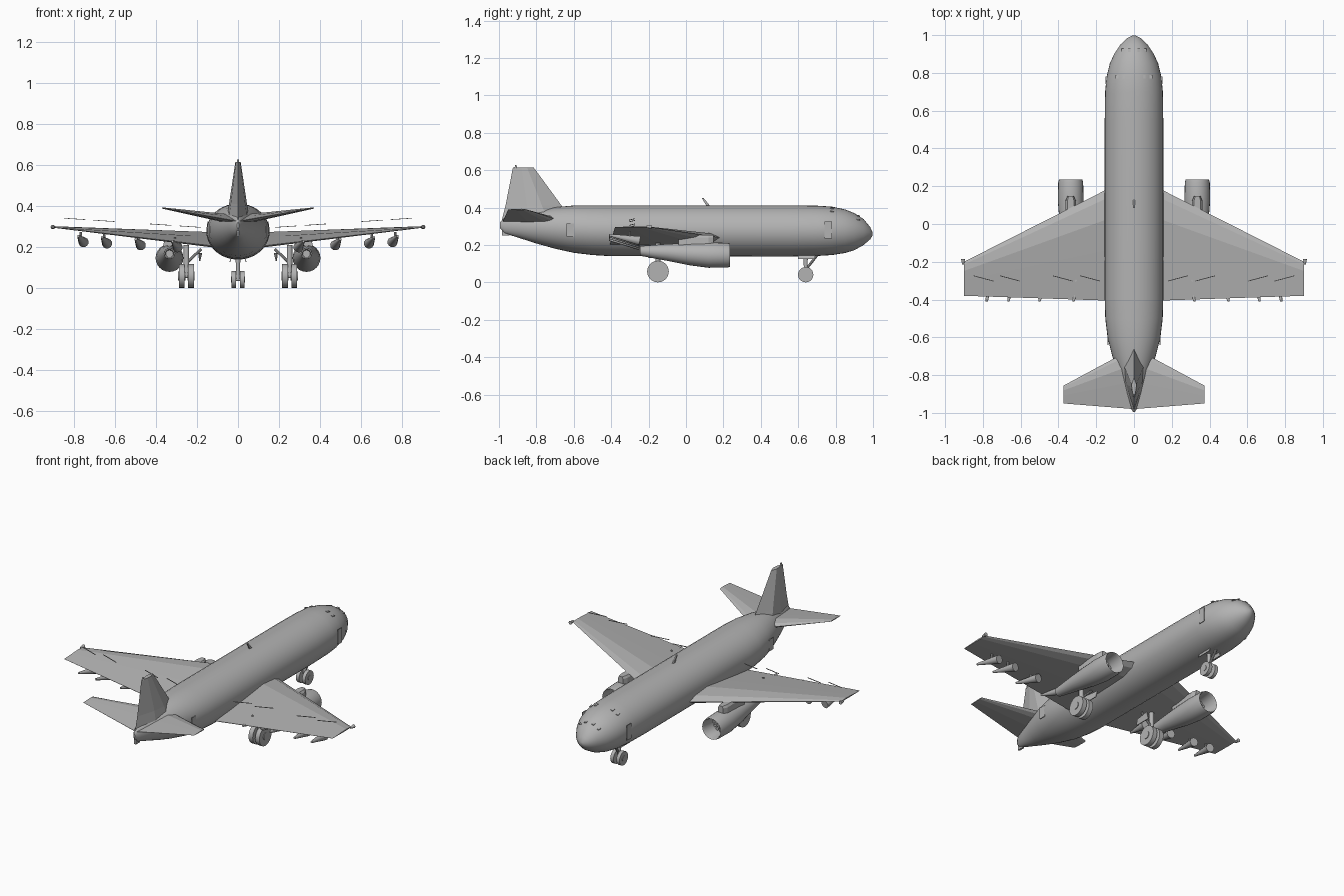
import bpy, bmesh
from math import sin, cos, pi
from mathutils import Vector

cube = bpy.data.objects.get("Cube")
if cube:
    bpy.data.objects.remove(cube, do_unlink=True)

grey = bpy.data.materials.new("plain grey")
grey.use_nodes = True
COLOUR = (0.45, 0.45, 0.45, 1)
grey.diffuse_color = COLOUR
grey.node_tree.nodes["Principled BSDF"].inputs["Base Color"].default_value = COLOUR


def loft(name, rings, smooth=False, caps=True):
    """Skin a list of point rings of equal length."""
    bm = bmesh.new()
    rows = [[bm.verts.new(p) for p in ring] for ring in rings]
    n = len(rows[0])
    for a, b in zip(rows, rows[1:]):
        for i in range(n):
            j = (i + 1) % n
            bm.faces.new((a[i], a[j], b[j], b[i]))
    if caps:
        bm.faces.new(rows[0])
        bm.faces.new(rows[-1])
    bmesh.ops.recalc_face_normals(bm, faces=bm.faces)
    mesh = bpy.data.meshes.new(name)
    bm.to_mesh(mesh)
    bm.free()
    mesh.materials.append(grey)
    obj = bpy.data.objects.new(name, mesh)
    bpy.context.collection.objects.link(obj)
    if smooth:
        bpy.ops.object.select_all(action="DESELECT")
        obj.select_set(True)
        bpy.context.view_layer.objects.active = obj
        bpy.ops.object.shade_smooth_by_angle(angle=pi / 5)
    return obj


def ellipse(x, y, z, rx, rz, n=24):
    return [(x + rx * cos(2 * pi * i / n), y, z + rz * sin(2 * pi * i / n)) for i in range(n)]


def tube(name, p, q, r1, r2, n=12):
    """Round bar or cone from p to q."""
    p, q = Vector(p), Vector(q)
    u = (q - p).orthogonal().normalized()
    v = (q - p).normalized().cross(u)
    angles = [2 * pi * i / n for i in range(n)]
    return loft(name, [[c + (u * cos(a) + v * sin(a)) * r for a in angles]
                       for c, r in ((p, r1), (q, r2))], True)


def plate(name, corners, offset):
    """Slab made from a polygon and a thickness vector."""
    return loft(name, [corners, [Vector(c) + Vector(offset) for c in corners]])


def foil(lead, trail, up, thick):
    """Faceted aerofoil section between two edge points."""
    lead, trail, up = Vector(lead), Vector(trail), Vector(up)
    shape = [(0, 0), (.08, .35), (.27, .6), (.55, .4), (1, .02),
             (1, -.02), (.55, -.3), (.2, -.4), (.06, -.25)]
    return [lead.lerp(trail, t) + up * thick * h for t, h in shape]


# Fuselage: y, half width, bottom, top
stations = [(.998, .008, .252, .268), (.985, .035, .23, .295), (.95, .072, .2, .338),
            (.9, .105, .172, .37), (.85, .128, .157, .39), (.78, .145, .146, .405),
            (.7, .153, .141, .41), (.55, .155, .138, .412), (-.4, .155, .14, .412),
            (-.5, .152, .146, .412), (-.6, .14, .158, .411), (-.7, .115, .18, .402),
            (-.8, .082, .208, .385), (-.9, .045, .24, .365), (-.97, .02, .262, .345),
            (-.995, .005, .29, .32)]
loft("fuselage", [ellipse(0, y, (lo + hi) / 2, w, (hi - lo) / 2, 36)
                  for y, w, lo, hi in stations], True)

# Tail fin and tail end
loft("tail_fin", [
    [(0, a, z), (w, m, z), (w * .8, n, z), (0, b, z), (-w * .8, n, z), (-w, m, z)]
    for z, a, m, n, b, w in ((.33, -.62, -.74, -.85, -.985, .058),
                             (.41, -.665, -.77, -.85, -.965, .044),
                             (.615, -.815, -.85, -.88, -.925, .013))])
tube("fin_light", (0, -.91, .612), (0, -.91, .627), .007, .004)
plate("tail_end", [(-.006, -.945, .25), (-.006, -.985, .25), (-.006, -.985, .32),
                   (-.006, -.945, .32)], (.012, 0, 0))

# Roof aerial
plate("roof_aerial", [(-.004, .11, .408), (-.004, .13, .408), (-.004, .095, .45),
                      (-.004, .085, .45)], (.008, 0, 0))

for s, side in ((1, "left"), (-1, "right")):
    # Wings and tailplanes
    loft(side + "_wing", [foil((0, .255, .232), (0, -.41, .185), (0, 0, 1), .08),
                          foil((s * .15, .18, .24), (s * .15, -.405, .207), (0, 0, 1), .07),
                          foil((s * .9, -.2, .297), (s * .9, -.38, .295), (0, 0, 1), .008)])
    loft(side + "_tailplane", [foil((0, -.655, .325), (0, -.98, .325), (0, 0, 1), .05),
                               foil((s * .372, -.855, .39), (s * .372, -.95, .39), (0, 0, 1), .006)])
    tube(side + "_wingtip_light", (s * .905, -.185, .297), (s * .905, -.215, .297), .011, .005)

    # Raised spoilers
    for x in (.18, .325, .605, .745):
        z = .282 + x * .067
        plate(side + "_spoiler", [(s * x, -.3, z), (s * (x + .105), -.272, z + .007),
                                  (s * (x + .105), -.276, z + .007), (s * x, -.304, z)],
              (0, 0, .003))

    # Flap fairings: cones tapering aft
    for x in (.32, .5, .665, .78):
        z = .19 + x * .055
        front = (s * (x - .025), -.25, z - .01)
        tube(side + "_flap_fairing", front, (s * x, -.41, z + .02), .025, .006)
        tube(side + "_fairing_bracket", (s * (x - .012), -.3, z), (s * (x - .012), -.3, z + .04),
             .006, .006, 8)

    # Engine: outer cowl, intake and exhaust in one skin
    cx = s * .335
    profile = [(.14, .01, .145), (.14, .05, .145), (.22, .056, .145), (.235, .062, .145),
               (.22, .066, .145), (.12, .068, .146), (.02, .06, .151), (-.1, .045, .16),
               (-.245, .026, .168), (-.245, .02, .168), (-.2, .018, .166)]
    loft(side + "_engine", [ellipse(cx, y, z, r, r) for y, r, z in profile], True)
    tube(side + "_fan_hub", (cx, .13, .145), (cx, .185, .145), .018, .003)
    for i in range(12):
        a = pi * i / 6
        d = Vector((cos(a), 0, sin(a)))
        t = Vector((-sin(a), 0, cos(a)))
        c = Vector((cx, .145, .145))
        plate(side + "_fan_blade", [c + d * .015 - t * .003, c + d * .05 - t * .008,
                                    c + d * .05 + t * .008, c + d * .015 + t * .003], (0, .004, 0))
    # Pylon with a rounded nose
    loft(side + "_pylon", [
        [(cx + w * k, y, z) for k, y in ((-1, -.04), (-1, .12), (-.6, .148), (.6, .148),
                                         (1, .12), (1, -.04))]
        for z, w in ((.18, .03), (.24, .027), (.252, .018))])

    # Main gear
    for x in (.23, .275):
        tube(side + "_main_wheel", (s * (x - .014), -.15, .058), (s * (x + .014), -.15, .058),
             .058, .058, 24)
        tube(side + "_main_hub", (s * (x - .018), -.15, .058), (s * (x + .018), -.15, .058),
             .022, .022)
    tube(side + "_main_axle", (s * .22, -.15, .058), (s * .285, -.15, .058), .01, .01)
    tube(side + "_main_strut", (s * .252, -.15, .055), (s * .252, -.15, .21), .014, .014)
    tube(side + "_main_brace", (s * .252, -.15, .12), (s * .18, -.15, .19), .007, .007, 8)
    plate(side + "_main_gear_door", [(s * .19, -.2, .17), (s * .175, -.1, .17),
                                     (s * .185, -.1, .13), (s * .185, -.2, .13)], (s * .005, 0, 0))

    # Nose gear
    tube(side + "_nose_wheel", (s * .01, .64, .041), (s * .031, .64, .041), .041, .041, 24)
    tube(side + "_nose_hub", (s * .02, .64, .041), (s * .034, .64, .041), .016, .016)
    plate(side + "_nose_gear_door", [(s * .03, .6, .15), (s * .03, .69, .15),
                                     (s * .038, .69, .125), (s * .038, .6, .125)], (s * .004, 0, 0))

    # Small raised windscreen and roof panels
    for x, y, z in ((.025, .92, .357), (.06, .92, .337), (.055, .78, .3975), (.09, .78, .381)):
        plate(side + "_roof_panel", [(s * (x - .007), y - .01, z), (s * (x + .007), y - .01, z - .003),
                                     (s * (x + .007), y + .01, z - .006), (s * (x - .007), y + .01, z - .003)],
              (0, 0, .004))
    # Cabin doors and tail doors
    for y, x, h in ((.76, .1485, .045), (-.62, .136, .035)):
        plate(side + "_cabin_door", [(s * x, y - .02, .28 - h), (s * x, y + .02, .28 - h),
                                     (s * x, y + .02, .28 + h), (s * x, y - .02, .28 + h)], (s * .003, 0, 0))

tube("nose_strut", (0, .64, .04), (0, .64, .16), .01, .012)
tube("nose_axle", (-.025, .64, .041), (.025, .64, .041), .008, .008)
tube("nose_brace", (0, .65, .08), (0, .705, .15), .007, .007, 8)
